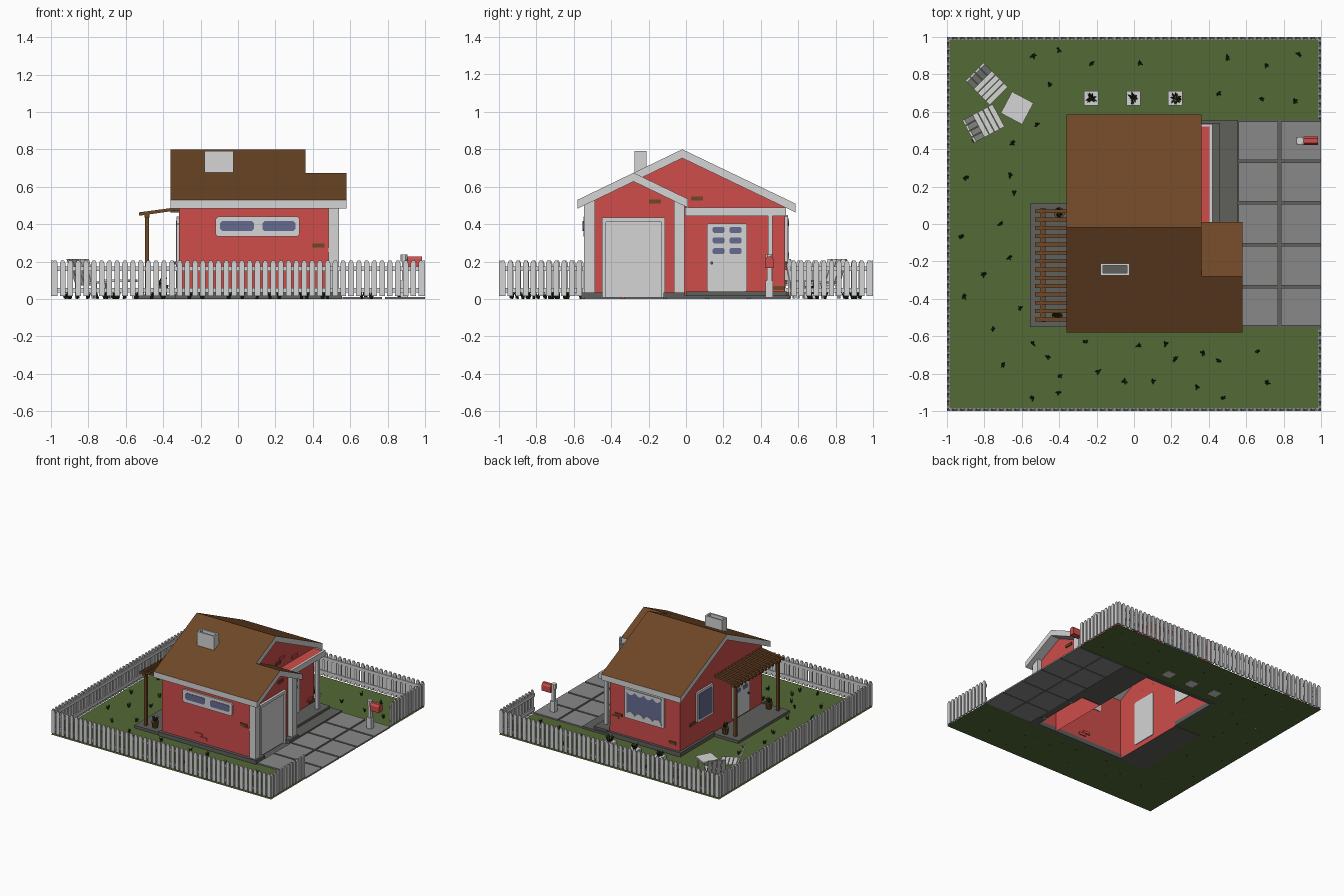
import bpy, bmesh, math, random
from mathutils import Matrix, Vector

if "Cube" in bpy.data.objects:
    bpy.data.objects.remove(bpy.data.objects["Cube"])
random.seed(4)

def mat(name, r, g, b):
    m = bpy.data.materials.new(name)
    m.diffuse_color = (r, g, b, 1)
    m.use_nodes = True
    m.node_tree.nodes["Principled BSDF"].inputs["Base Color"].default_value = m.diffuse_color
    return m

RED = mat("red wall", .62, .075, .07)
WHITE = mat("white trim", .66, .66, .66)
BROWN = mat("brown roof and wood", .156, .063, .02)
GREEN = mat("lawn green", .088, .143, .036)
DARK = mat("dark leaf", .019, .034, .009)
STONE = mat("dark stone", .115, .117, .108)
TILE = mat("light paving", .255, .25, .255)
GLASS = mat("blue glass", .13, .145, .28)

AX = {'x': lambda a, b, t: (t, a, b), 'y': lambda a, b, t: (a, t, b), 'z': lambda a, b, t: (a, b, t)}

def finish(name, bm, *mats):
    bmesh.ops.recalc_face_normals(bm, faces=bm.faces[:])
    me = bpy.data.meshes.new(name)
    bm.to_mesh(me)
    bm.free()
    for m in mats:
        me.materials.append(m)
    ob = bpy.data.objects.new(name, me)
    bpy.context.collection.objects.link(ob)
    return ob

def build(name, m, parts):
    """Each part is a 2D profile extruded along an axis: (axis, points, lo, hi)."""
    bm = bmesh.new()
    for ax, pts, lo, hi in parts:
        f = AX[ax]
        a = [bm.verts.new(f(p, q, lo)) for p, q in pts]
        b = [bm.verts.new(f(p, q, hi)) for p, q in pts]
        n = len(a)
        bm.faces.new(a)
        bm.faces.new(b)
        for i in range(n):
            j = (i + 1) % n
            bm.faces.new((a[i], a[j], b[j], b[i]))
    return finish(name, bm, m)

def rect(a0, a1, b0, b1, c=0):
    if not c:
        return [(a0, b0), (a1, b0), (a1, b1), (a0, b1)]
    return [(a0 + c, b0), (a1 - c, b0), (a1, b0 + c), (a1, b1 - c),
            (a1 - c, b1), (a0 + c, b1), (a0, b1 - c), (a0, b0 + c)]

def box(x0, x1, y0, y1, z0, z1):
    return ('z', rect(x0, x1, y0, y1), z0, z1)

def sheet(name, m, rects, z):
    bm = bmesh.new()
    for r in rects:
        f = bm.faces.new([bm.verts.new((x, y, z)) for x, y in rect(*r)])
        if f.normal.z < 0:
            f.normal_flip()
    return finish(name, bm, m)

def plants(name, spots, z, h, spread, count, r=.006):
    bm = bmesh.new()
    for x, y in spots:
        for i in range(count):
            a = random.uniform(0, 6.28)
            d = random.uniform(.2, 1) * spread
            lean = Matrix.Rotation(.45, 4, Vector((-math.sin(a), math.cos(a), 0)))
            M = Matrix.Translation((x + d * math.cos(a), y + d * math.sin(a), z + h * .45)) @ lean
            bmesh.ops.create_cone(bm, cap_ends=True, segments=4, radius1=r, radius2=.001,
                                  depth=h * random.uniform(.8, 1), matrix=M)
    return finish(name, bm, DARK)

# lawn (open under house, patio and drive), paving bed and paving tiles
sheet("lawn", GREEN, [(-1, 1, -1, -.55), (-1, 1, .555, 1), (-1, -.55, -.55, .555), (-.55, -.32, .11, .555)], .003)
sheet("drive_bed", STONE, [(.5, 1, -.55, .555)], .002)
rows = [-.55, -.335, -.11, .113, .335, .555]
build("paving_tiles", TILE, [box(x0, x1, rows[i] + .007, rows[i + 1] - .007, 0, .012)
      for x0, x1 in ((.56, .77), (.785, 1)) for i in range(5)])
build("patio", STONE, [box(-.555, -.315, -.55, .11, 0, .025)])
build("porch", STONE, [box(.32, .555, -.01, .555, 0, .02), box(.32, .46, 0, .54, .02, .04)])
build("foundation", STONE, [box(-.335, .52, -.56, -.53, 0, .035), box(-.335, -.31, .11, .55, 0, .035),
      box(-.335, .34, .525, .55, 0, .035), box(.495, .555, -.56, -.445, 0, .035), box(.495, .555, -.12, -.005, 0, .035)])

# house shells: open below
def shell(name, prof, x0, x1, closed):
    bm = bmesh.new()
    a = [bm.verts.new((x0, y, z)) for y, z in prof]
    b = [bm.verts.new((x1, y, z)) for y, z in prof]
    bm.faces.new(b)
    if closed:
        bm.faces.new(a)
    for i in (0, len(prof) - 2):
        bm.faces.new((a[i], a[i + 1], b[i + 1], b[i]))
    return finish(name, bm, RED)
shell("main_walls", [(-.535, 0), (-.535, .51), (-.02, .77), (.53, .505), (.53, 0)], -.315, .32, True)
shell("garage_walls", [(-.535, 0), (-.535, .51), (-.28, .64), (-.02, .515), (-.02, 0)], .32, .5, False)

# roofs: white edges, brown tops
def roof(name, prof, x0, x1):
    ob = build(name, WHITE, [('x', prof + [(y, z - .047) for y, z in reversed(prof)], x0, x1)])
    ob.data.materials.append(BROWN)
    top = sum(z for y, z in prof) / 3 - .05
    for p in ob.data.polygons:
        if p.normal.z > .3:
            p.material_index = 1
roof("main_roof", [(-.58, .53), (-.02, .80), (.585, .51)], -.36, .36)
roof("garage_roof", [(-.58, .53), (-.28, .675), (.01, .535)], .32, .58)

# chimney with hollow top
build("chimney", WHITE, [box(-.18, -.025, -.275, -.262, .6, .792), box(-.18, -.025, -.223, -.21, .6, .792),
      box(-.18, -.167, -.262, -.223, .6, .792), box(-.038, -.025, -.262, -.223, .6, .792)])
build("chimney_inside", STONE, [box(-.167, -.038, -.262, -.223, .7, .765)])

# garage corner columns, porch beam and post
build("corner_columns", WHITE, [('x', [(-.545, .035), (-.485, .035), (-.485, .54), (-.545, .51)], .485, .54),
      ('x', [(-.065, .035), (-.008, .035), (-.008, .5), (-.065, .53)], .485, .54)])
build("porch_beam", WHITE, [box(.405, .42, -.005, .535, .443, .488), box(.32, .405, .52, .535, .443, .488)])
build("porch_beam_top", RED, [box(.32, .405, -.005, .52, .445, .484)])
build("porch_post", WHITE, [box(.395, .42, .437, .463, .04, .445)])

# garage door
build("garage_frame", WHITE, [('x', rect(-.448, -.428, 0, .435), .495, .52), ('x', rect(-.132, -.112, 0, .435), .495, .52),
      ('x', rect(-.428, -.132, .412, .435), .495, .52)])
build("garage_door", WHITE, [('x', rect(-.428, -.132, .01, .412), .498, .508)])

# windows and doors: white plate with blue panes
def opening(name, ax, pos, sgn, outer, panes, c=.008):
    f = lambda d0, d1: sorted((pos + sgn * d0, pos + sgn * d1))
    build(name + "_frame", WHITE, [(ax, rect(*outer, c), *f(-.006, .014))])
    build(name + "_glass", GLASS, [(ax, rect(*p, c), *f(.012, .017)) for p in panes])

def door(name, pos, sgn, y0):
    opening(name, 'x', pos, sgn, (y0, y0 + .215, .04, .405),
            [(y0 + a, y0 + a + .065, z, z + .033) for a in (.03, .12) for z in (.24, .297, .353)])
    build(name + "_panel_rim", WHITE, [('x', rect(y0 + .015, y0 + .2, .05, .39, .01), *sorted((pos + sgn * .012, pos + sgn * .0155)))])
    build(name + "_knob", STONE, [('x', rect(y0 + .02, y0 + .032, .185, .2, .003), *sorted((pos, pos + sgn * .03)))])
door("front_door", .32, 1, .112)
door("back_door", -.315, -1, -.36)
opening("side_window", 'y', -.535, -1, (-.12, .33, .335, .44), [(-.095, .085, .363, .417), (.13, .308, .363, .417)], .012)
opening("big_window", 'y', .53, 1, (-.18, .18, .19, .45), [(-.16, .16, .21, .43)])
opening("patio_window", 'x', -.315, -1, (.11, .32, .19, .44), [(.13, .3, .21, .42)])
# scalloped curtains on the big window
for nm, z, s in (("top_curtain", .43, -1), ("bottom_curtain", .21, 1)):
    wave = [(-.16 + i * .01, z + s * (.015 + .025 * abs(math.sin(i * math.pi / 8)))) for i in range(33)]
    build(nm, WHITE, [('y', [(-.16, z)] + wave + [(.16, z)], .546, .55)])

# loose bricks showing on the walls
def brick(ax, pos, a, z):
    return (ax, rect(a - .032, a + .032, z - .011, z + .011), pos - .008, pos + .008)
build("brown_bricks", BROWN, [brick('x', .32, .06, .537), brick('x', .5, -.165, .522), brick('y', -.535, .43, .287),
      brick('x', .32, .495, .06), brick('x', -.315, .37, .2), brick('y', .53, .24, .19), brick('y', .53, -.25, .09)])
build("red_bricks", RED, [brick('x', .32, .105, .563), brick('x', .32, .272, .515), brick('x', .32, .47, .085),
      brick('y', -.535, .46, .262), brick('y', -.535, .02, .1), brick('y', -.535, .06, .075), brick('y', .53, .27, .165)])

# pergola
build("pergola_posts", BROWN, [box(-.497, -.475, y - .011, y + .011, .02, .45) for y in (-.5, .05)])
build("pergola_beam", BROWN, [box(-.5, -.472, -.525, .085, .437, .46)])
slope = [(-.53, .445), (-.315, .475), (-.315, .492), (-.53, .463)]
build("pergola_slats", BROWN, [('y', slope, -.52 + i * .0445, -.5 + i * .0445) for i in range(14)])

# picket fence
def fence(name, ax, pos, a0, a1):
    n = round((a1 - a0) / .0415)
    s = (a1 - a0) / n
    lo, hi = pos - .005, pos + .005
    parts = []
    for i in range(n):
        a, b = a0 + i * s + .006, a0 + (i + 1) * s - .006
        parts.append((ax, [(a, .015), (b, .015), (b, .19), (b - .008, .207), (a + .008, .207), (a, .19)], lo, hi))
    inner = pos - math.copysign(.008, pos)
    for z in (.035, .15):
        parts.append((ax, rect(a0, a1, z, z + .025), inner - .004, inner + .004))
    build(name, WHITE, parts)
fence("front_fence", 'y', -.995, -1, 1)
fence("back_fence", 'y', .995, -1, 1)
fence("left_fence", 'x', -.995, -1, 1)
fence("right_fence_front", 'x', .995, -1, -.55)
fence("right_fence_back", 'x', .995, .555, 1)

# mailbox
build("mailbox_post", WHITE, [box(.877, .903, .432, .458, .01, .21), box(.87, .91, .425, .465, .01, .1),
      ('z', rect(.868, .906, .426, .464, .01), .2, .238)])
build("mailbox", RED, [('x', [(.422, .165), (.468, .165), (.468, .21), (.457, .228), (.433, .228), (.422, .21)], .905, .985)])

# lawn chairs and table
for nm, loc, ang in (("lawn_chair_a", (-.785, .745), -45), ("lawn_chair_b", (-.80, .54), 28)):
    ys = [-.068 + i * .035 for i in range(4)]
    parts = [('y', [(-.04, .07), (-.028, .07), (-.085, .21), (-.097, .21)], y, y + .031) for y in ys]
    parts += [box(x, x + .028, -.068, .068, .08, .09) for x in (-.035, -.004, .027, .058)]
    parts += [box(x, x + .012, y, y + .012, 0, .085) for x in (-.045, .07) for y in (-.068, .056)]
    ob = build(nm, WHITE, parts)
    ob.location = (*loc, .003)
    ob.rotation_euler.z = math.radians(ang)
tb = build("lawn_table", WHITE, [box(-.065, .065, -.065, .065, .088, .1)] +
           [box(x, x + .012, y, y + .012, 0, .09) for x in (-.055, .043) for y in (-.055, .043)])
tb.location = (-.625, .62, .003)
tb.rotation_euler.z = math.radians(-28)

# planters and patio pots
beds = [(-.228, .672), (-.003, .672), (.22, .672)]
build("planters", WHITE, [box(x - .038, x + .038, y - .038, y + .038, 0, .03) for x, y in beds])
plants("planter_plants", beds, .03, .045, .028, 22)
pots = [(-.41, -.49), (-.40, .06)]
bm = bmesh.new()
for x, y in pots:
    bmesh.ops.create_cone(bm, cap_ends=True, segments=10, radius1=.02, radius2=.03, depth=.05,
                          matrix=Matrix.Translation((x, y, .05)))
finish("patio_pots", bm, BROWN)
plants("pot_plants", pots, .07, .05, .022, 14, .009)

# grass tufts
tufts = [(-.54, .9), (-.4, .93), (-.23, .86), (.03, .86), (.5, .89), (.71, .85), (.88, .91), (-.45, .74), (.45, .7),
         (.68, .67), (.86, .66), (-.86, .45), (-.65, .43), (-.52, .53), (-.9, .25), (-.66, .26), (-.64, .17), (-.92, -.07),
         (-.71, 0), (-.67, -.18), (-.8, -.27), (-.91, -.39), (-.61, -.45), (-.75, -.56), (-.54, -.64), (-.26, -.63),
         (-.46, -.71), (-.7, -.75), (-.4, -.81), (-.19, -.79), (-.05, -.84), (.02, -.65), (.17, -.64), (.22, -.72),
         (.37, -.69), (.45, -.73), (.66, -.68), (.71, -.85), (.34, -.87), (.48, -.93), (.1, -.84), (-.54, -.93), (-.4, -.9)]
plants("grass_tufts", tufts, .002, .038, .013, 6)
